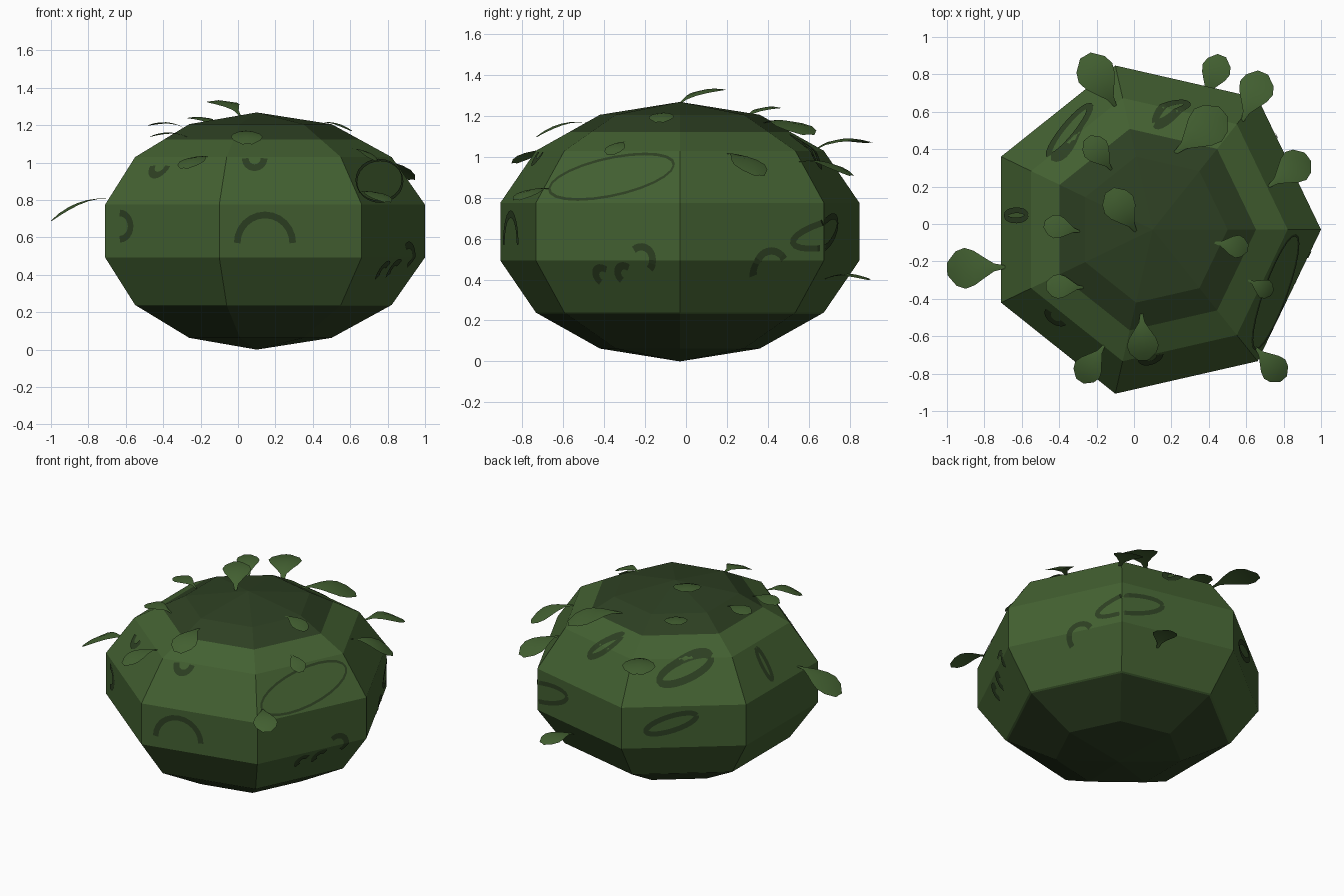
import bpy, bmesh, math
from mathutils import Vector, Matrix
from mathutils.bvhtree import BVHTree

if "Cube" in bpy.data.objects:
    bpy.data.objects.remove(bpy.data.objects["Cube"])


def material(name, rgb):
    m = bpy.data.materials.new(name)
    m.diffuse_color = (*rgb, 1)
    m.use_nodes = True
    m.node_tree.nodes["Principled BSDF"].inputs["Base Color"].default_value = m.diffuse_color
    return m


GREEN = material("leaf green", (0.056, 0.118, 0.031))
DARK = material("dark green", (0.026, 0.050, 0.016))


def make_object(name, bm, mats):
    me = bpy.data.meshes.new(name)
    bm.to_mesh(me)
    for m in mats:
        me.materials.append(m)
    ob = bpy.data.objects.new(name, me)
    bpy.context.collection.objects.link(ob)
    return ob


# Bush body: seven-sided, seven-row squashed ball with dark caps
C = Vector((0.1, -0.03, 0.634))
TOP_CAP, LOW_CAP = 1.122, 0.232
bm = bmesh.new()
bmesh.ops.create_uvsphere(bm, u_segments=7, v_segments=7, radius=1)
# turn the ball so that one corner points to +x
corner = max(bm.verts, key=lambda v: (round(v.co.xy.length, 3), v.co.x))
turn = -math.atan2(corner.co.y, corner.co.x)
bm.transform(Matrix.Translation(C) @ Matrix.Diagonal((0.923, 0.923, 0.634, 1))
             @ Matrix.Rotation(turn, 4, 'Z'))
for h in (TOP_CAP, LOW_CAP):
    bmesh.ops.bisect_plane(bm, geom=bm.verts[:] + bm.edges[:] + bm.faces[:],
                           plane_co=(0, 0, h), plane_no=(0, 0, 1))
for f in bm.faces:
    z = f.calc_center_median().z
    f.material_index = int(z > TOP_CAP or z < LOW_CAP)
bm.normal_update()
tree = BVHTree.FromBMesh(bm)
make_object("bush_body", bm, [GREEN, DARK])
bm.free()


# Loose leaves: rounded petals that grow from the body surface
def leaf(name, bx, by, tx, ty, tz):
    side_z = 1 if tz > 0.5 else -1          # grow from the upper or lower half
    hit = tree.ray_cast(Vector((bx, by, 3 * side_z)), Vector((0, 0, -side_z)))[0]
    base, tip = hit, Vector((tx, ty, tz))
    side = (tip - base).cross(Vector((0, 0, 1))).normalized()
    up = side.cross(tip - base).normalized()
    length = (tip - base).length
    b = bmesh.new()
    rows = []
    for k in range(7):
        t = k / 6
        w = max(0.08, math.sin(math.pi * t ** 1.5 * 0.9)) * length * 0.33
        mid = base.lerp(tip, t) + up * length * 0.45 * t * (1 - t)
        rows.append([b.verts.new(mid + side * s * w - up * abs(s) * w * 0.12)
                     for s in (-1, 0, 1)])
    for p, q in zip(rows, rows[1:]):
        for i in (0, 1):
            b.faces.new((p[i], p[i + 1], q[i + 1], q[i]))
    b.normal_update()
    for f in b.faces:
        if f.normal.dot(up) < 0:
            f.normal_flip()
        f.smooth = True
    make_object(name, b, [GREEN])
    b.free()


# base x, y and tip x, y, z
LEAVES = [
    (-0.10, 0.63, -0.26, 0.90, 1.07),
    (0.38, 0.68, 0.47, 0.90, 0.40),
    (0.58, 0.55, 0.69, 0.81, 0.91),
    (0.22, 0.38, 0.48, 0.60, 1.11),
    (0.72, 0.20, 0.93, 0.36, 0.91),
    (-0.12, 0.29, -0.25, 0.46, 1.24),
    (0.01, -0.04, -0.13, 0.18, 1.33),
    (-0.29, -0.04, -0.48, 0.00, 1.20),
    (-0.69, -0.23, -1.00, -0.24, 0.69),
    (-0.27, -0.34, -0.47, -0.33, 1.14),
    (0.04, -0.48, 0.05, -0.73, 1.10),
    (-0.16, -0.65, -0.29, -0.84, 0.97),
    (0.65, -0.66, 0.80, -0.83, 0.79),
    (0.61, -0.30, 0.74, -0.37, 1.01),
    (0.43, -0.10, 0.61, -0.13, 1.17),
]
for n, spec in enumerate(LEAVES):
    leaf(f"leaf_{n + 1}", *spec)

# Painted leaf marks: thin dark ribbons projected onto the body
marks = bmesh.new()


def mark(az, z, path, tilt, width):
    a, t = math.radians(az), math.radians(tilt)
    right = Vector((-math.sin(a), math.cos(a), 0))
    out = Vector((math.cos(a), math.sin(a), 0))
    up = Vector((0, 0, 1))
    path = [Matrix.Rotation(t, 2) @ Vector(p) for p in path]
    prev = None
    for i, p in enumerate(path):
        d = (path[min(i + 1, len(path) - 1)] - path[max(i - 1, 0)]).normalized()
        pair = []
        for s in (-width / 2, width / 2):
            q = p + Vector((-d.y, d.x)) * s
            start = Vector((C.x, C.y, z)) + right * q.x + up * q.y + out * 3
            hit, nor, _, _ = tree.ray_cast(start, -out)
            if hit:
                pair.append(marks.verts.new(hit + nor * 0.005))
        if len(pair) < 2:
            prev = None
            continue
        if prev:
            f = marks.faces.new((prev[0], pair[0], pair[1], prev[1]))
            f.normal_update()
            if f.normal.dot(out) < 0:
                f.normal_flip()
        prev = pair


def arc(r):
    return [(-r * math.cos(k * math.pi / 12), r * math.sin(k * math.pi / 12)) for k in range(13)]


def outline(length):
    return [(length / 2 * math.cos(k * math.pi / 12),
             length * 0.15 * math.sin(k * math.pi / 12)) for k in range(25)]


# curled strokes: azimuth, height, radius, tilt
for az, z, r, tilt in [(-87, .57, .15, 0), (-148, .66, .07, -90), (-138, .98, .05, 180),
                       (-91, 1.02, .05, 180), (-29, .42, .04, 50), (-20, .43, .04, 50),
                       (-13, .50, .06, -50), (33, .46, .08, 30)]:
    mark(az, z, arc(r), tilt, 0.036)
# leaf outlines: azimuth, height, length, tilt, stroke
for az, z, size, tilt, w in [(81, 1.02, .20, 40, .035), (130, .97, .35, 20, .04),
                             (123, .66, .33, 18, .035), (174, .91, .18, 95, .03),
                             (55, .63, .42, 14, .03), (-27, .9, .65, 10, .013)]:
    mark(az, z, outline(size), tilt, w)
make_object("leaf_marks", marks, [DARK])
marks.free()
